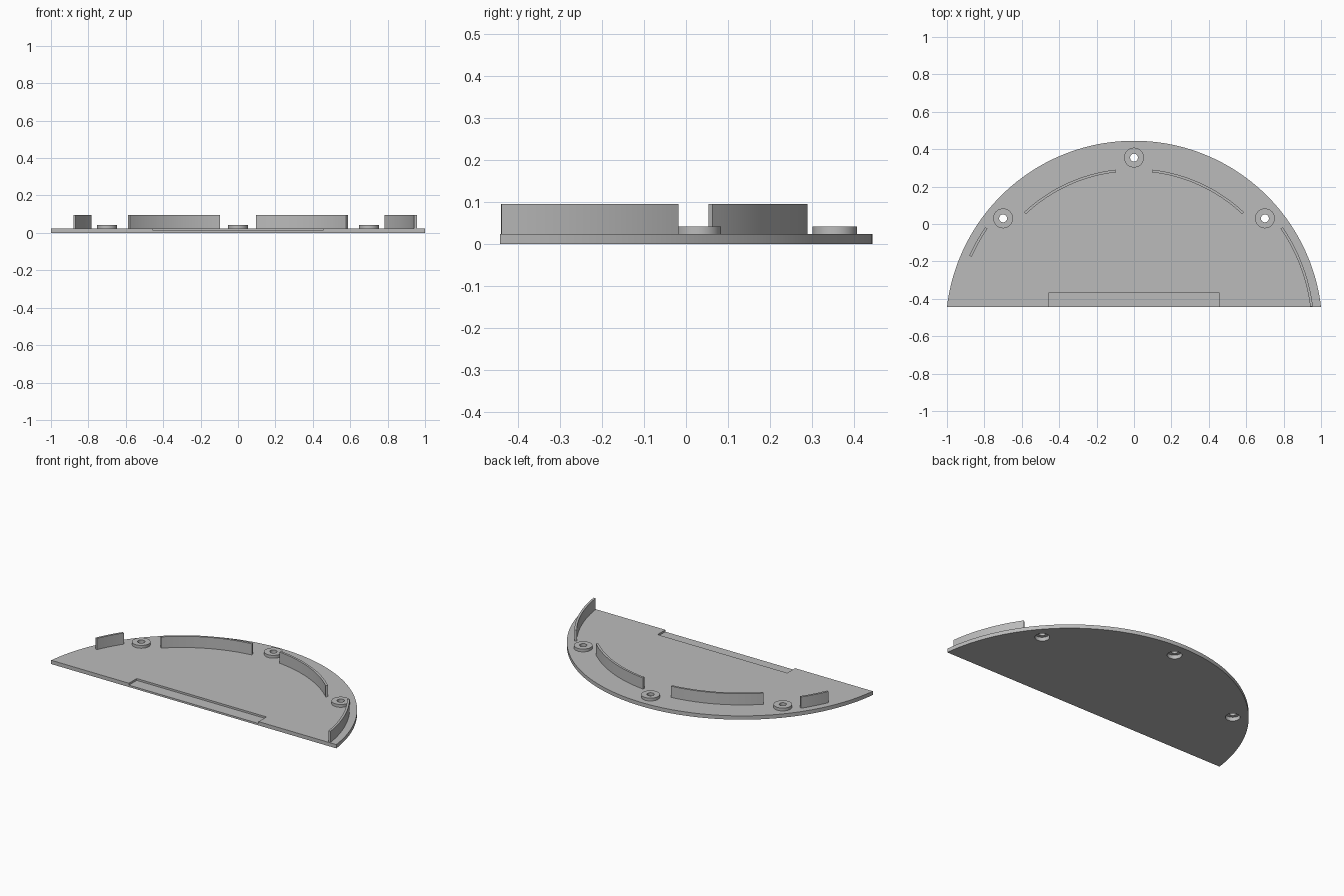
import bpy, bmesh
from math import sin, cos, radians, sqrt, asin, degrees

old = bpy.data.objects.get("Cube")
if old:
    bpy.data.objects.remove(old, do_unlink=True)

FRONT, CENTRE_Y, RADIUS = -0.444, -0.562, 1.007
PLATE_TOP, BOSS_TOP, WALL_TOP = 0.024, 0.042, 0.095

grey = bpy.data.materials.new("plain_grey")
grey.use_nodes = True
grey.diffuse_color = (0.5, 0.5, 0.5, 1)
grey.node_tree.nodes["Principled BSDF"].inputs["Base Color"].default_value = (0.5, 0.5, 0.5, 1)


def arc(cx, cy, r, a0, a1, n):
    """Points on an arc; angles in degrees clockwise from +y."""
    angles = [radians(a0 + (a1 - a0) * i / n) for i in range(n + 1)]
    return [(cx + r * sin(a), cy + r * cos(a)) for a in angles]


def finish(name, bm):
    bmesh.ops.recalc_face_normals(bm, faces=bm.faces)
    mesh = bpy.data.meshes.new(name)
    bm.to_mesh(mesh)
    bm.free()
    mesh.materials.append(grey)
    obj = bpy.data.objects.new(name, mesh)
    bpy.context.collection.objects.link(obj)
    return obj


def prism(name, outline, z0, z1):
    bm = bmesh.new()
    face = bm.faces.new([bm.verts.new((x, y, z0)) for x, y in outline])
    top = bmesh.ops.extrude_face_region(bm, geom=[face])["geom"]
    verts = [v for v in top if isinstance(v, bmesh.types.BMVert)]
    bmesh.ops.translate(bm, vec=(0, 0, z1 - z0), verts=verts)
    return finish(name, bm)


def ring(name, cx, cy, r0, r1, z0, z1, n=48):
    bm = bmesh.new()
    loops = [[bm.verts.new((x, y, z)) for x, y in arc(cx, cy, r, 0, 360, n)[:-1]]
             for r, z in ((r0, z0), (r1, z0), (r1, z1), (r0, z1))]
    for k in range(4):
        a, b = loops[k], loops[(k + 1) % 4]
        for i in range(n):
            j = (i + 1) % n
            bm.faces.new((a[i], a[j], b[j], b[i]))
    return finish(name, bm)


def smooth(obj):
    bpy.ops.object.select_all(action="DESELECT")
    obj.select_set(True)
    bpy.context.view_layer.objects.active = obj
    bpy.ops.object.shade_smooth_by_angle(angle=radians(30))


def cut(obj, cutter):
    bpy.context.view_layer.objects.active = obj
    mod = obj.modifiers.new("cut", "BOOLEAN")
    mod.operation, mod.solver, mod.object = "DIFFERENCE", "EXACT", cutter
    bpy.ops.object.modifier_apply(modifier=mod.name)
    bpy.data.objects.remove(cutter, do_unlink=True)


# Base plate: circular segment with a flat front edge
half = degrees(asin(1 / RADIUS))
plate = prism("base_plate", arc(0, CENTRE_Y, RADIUS, -half, half, 96), 0, PLATE_TOP)

# Shallow recess along the front edge
w, back = 0.455, -0.365
cut(plate, prism("recess_cutter", [(-w, FRONT - 0.1), (w, FRONT - 0.1), (w, back), (-w, back)],
                 0.012, 0.1))

# Screw bosses, with a wider counterbore through the plate below each
for name, x, y in (("left", 0.7, 0.03), ("middle", 0, 0.355), ("right", -0.7, 0.03)):
    cut(plate, prism("bore_cutter", arc(x, y, 0.042, 0, 360, 48)[:-1], -0.1, 0.1))
    smooth(ring(name + "_screw_boss", x, y, 0.021, 0.053, PLATE_TOP, BOSS_TOP))
smooth(plate)

# Curved upright walls: outer radius, start angle, end angle
walls = {
    "back_left_wall": (0.858, 6.6, 43.2),
    "back_right_wall": (0.858, -43.2, -6.6),
    "side_left_wall": (0.964, 55.6, 82.7),
    "side_right_wall": (0.964, -66, -55.6),
}
for name, (r, a0, a1) in walls.items():
    outline = arc(0, CENTRE_Y, r, a0, a1, 24) + arc(0, CENTRE_Y, r - 0.014, a1, a0, 24)
    smooth(prism(name, outline, PLATE_TOP - 0.004, WALL_TOP))
